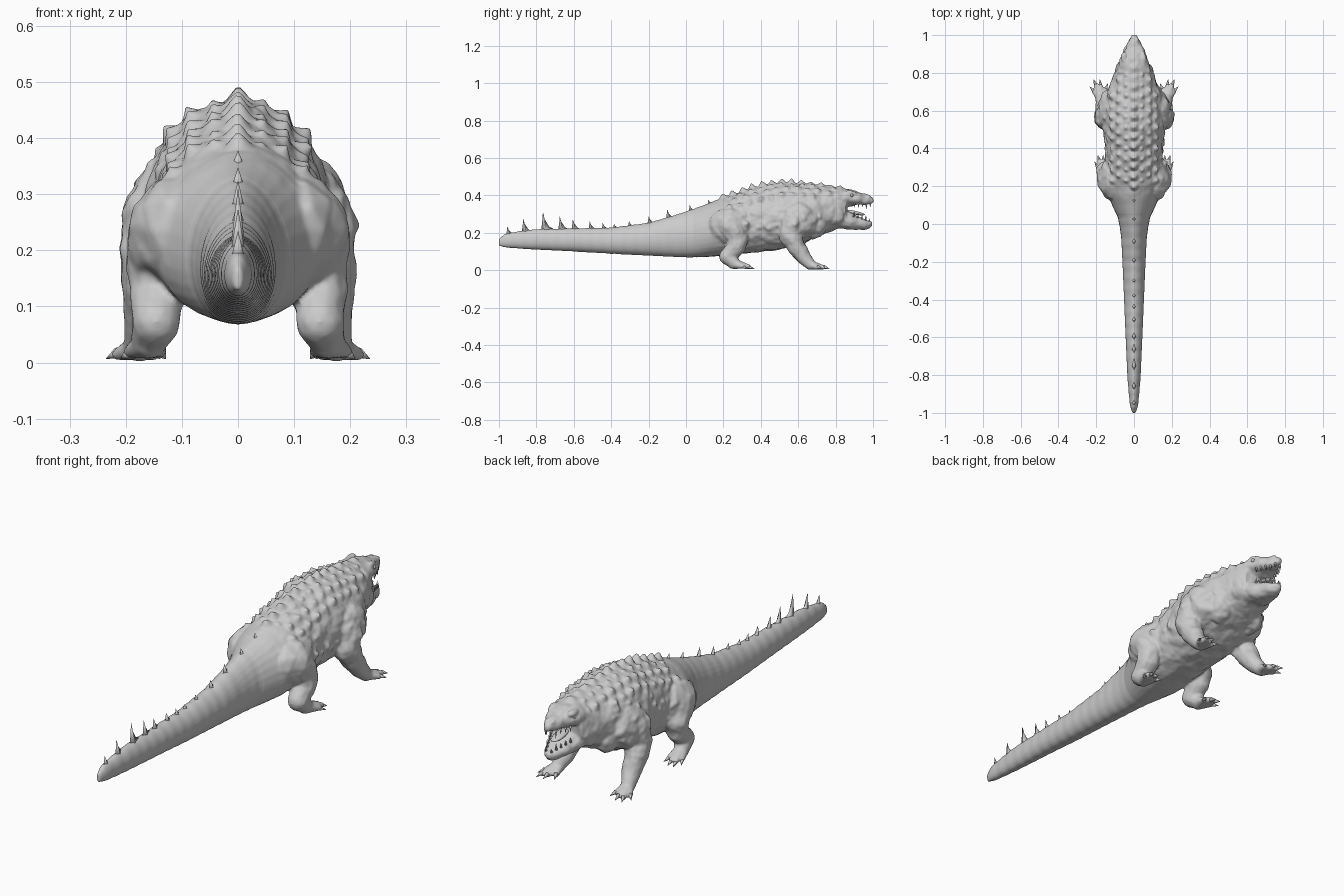
import bpy, bmesh, math, random
from mathutils import Vector, Matrix, noise
from mathutils.bvhtree import BVHTree
from mathutils.kdtree import KDTree

random.seed(4)
cube = bpy.data.objects.get("Cube")
if cube:
    bpy.data.objects.remove(cube)

skin = bpy.data.materials.new("stone grey")
skin.use_nodes = True
skin.diffuse_color = (0.6, 0.6, 0.6, 1)
skin.node_tree.nodes["Principled BSDF"].inputs["Base Color"].default_value = (0.6, 0.6, 0.6, 1)


def finish(bm, name):
    mesh = bpy.data.meshes.new(name)
    bmesh.ops.recalc_face_normals(bm, faces=bm.faces)
    bm.to_mesh(mesh)
    bm.free()
    for p in mesh.polygons:
        p.use_smooth = True
    mesh.materials.append(skin)
    obj = bpy.data.objects.new(name, mesh)
    bpy.context.collection.objects.link(obj)
    return obj


def loft(bm, sections, n=28):
    """Skin ridged rings (y, bottom, top, half width) along the length."""
    rings = []
    for y, low, high, w in sections:
        ring = []
        for i in range(n):
            a = math.tau * i / n
            c, s = math.cos(a), math.sin(a)
            x = math.copysign(abs(c) ** (1.2 if s > 0 else 0.85), c) * w
            mid = low + (high - low) * 0.45
            ring.append(bm.verts.new((x, y, mid + s * (high - mid if s > 0 else mid - low))))
        rings.append(ring)
    for a, b in zip(rings, rings[1:]):
        for i in range(n):
            bm.faces.new((a[i], a[(i + 1) % n], b[(i + 1) % n], b[i]))
    bm.faces.new(rings[0])
    bm.faces.new(rings[-1])


def ball(bm, centre, scale, turn=Matrix()):
    m = Matrix.Translation(centre) @ turn @ Matrix.Diagonal((*scale, 1))
    bmesh.ops.create_icosphere(bm, subdivisions=2, radius=1, matrix=m)


def chain(bm, points, side):
    """Rounded limb through (x, y, z, radius) points."""
    for p, q in zip(points, points[1:]):
        for k in range(9):
            v = Vector(p).lerp(Vector(q), k / 8)
            ball(bm, (v.x * side, v.y, v.z), (v.w,) * 3)


def spike(bm, base, tip, radius, sides=8):
    base, tip = Vector(base), Vector(tip)
    d = tip - base
    m = Matrix.Translation((base + tip) / 2) @ d.to_track_quat('Z', 'Y').to_matrix().to_4x4()
    bmesh.ops.create_cone(bm, cap_ends=True, segments=sides, radius1=radius,
                          radius2=radius * 0.08, depth=d.length, matrix=m)


def blade(bm, y, top, root, length):
    """Crest fin: steep behind, long concave slope in front."""
    outline = [(-.12, 0), (-.05, .5), (0, 1), (.12, .62), (.4, .25), (1, 0), (.4, -.2)]
    rim = [(y + a * length, root + b * (top - root)) for a, b in outline]
    centre = [bm.verts.new((s * .013, y + length * .2, root)) for s in (-1, 1)]
    edge = [bm.verts.new((0, *p)) for p in rim]
    for i, v in enumerate(edge):
        for c in centre:
            bm.faces.new((v, edge[(i + 1) % len(edge)], c))


# Torso, tail and neck
bm = bmesh.new()
loft(bm, [(-1, .13, .17, .008), (-.97, .122, .195, .02), (-.9, .116, .208, .028),
          (-.8, .11, .22, .036), (-.6, .1, .224, .045), (-.4, .088, .228, .053),
          (-.2, .078, .254, .061), (-.05, .07, .298, .07), (.03, .068, .325, .084),
          (.1, .07, .35, .116), (.16, .074, .374, .145), (.22, .08, .394, .158),
          (.3, .088, .424, .152), (.4, .098, .45, .152), (.5, .11, .472, .165),
          (.6, .13, .466, .165), (.68, .165, .459, .15), (.75, .2, .452, .122),
          (.81, .222, .442, .1), (.86, .232, .43, .08)])
# Upper snout and lower jaw
loft(bm, [(.8, .33, .44, .09), (.86, .345, .433, .077), (.91, .348, .424, .058),
          (.95, .35, .412, .04), (.98, .352, .4, .024), (1, .36, .385, .012)])
loft(bm, [(.8, .225, .33, .088), (.86, .224, .318, .076), (.91, .22, .295, .056),
          (.95, .218, .276, .04), (.98, .222, .268, .026), (.997, .236, .262, .012)])

TOES_FRONT = [(.15, .715), (.178, .735), (.203, .738), (.214, .705)]
TOES_HIND = [(.138, .315), (.162, .335), (.183, .335), (.193, .305)]
for s in (-1, 1):
    # Brow, nostril, cheek, shoulder, chest and hip muscles
    ball(bm, (s * .05, .88, .412), (.016, .035, .014))
    ball(bm, (s * .016, .975, .396), (.01, .014, .01))
    ball(bm, (s * .072, .8, .3), (.032, .055, .065))
    ball(bm, (s * .118, .6, .27), (.078, .115, .105))
    ball(bm, (s * .085, .68, .24), (.06, .075, .07))
    ball(bm, (s * .108, .24, .235), (.08, .125, .105))
    # Fore leg
    chain(bm, [(.14, .57, .26, .07), (.152, .555, .19, .06), (.16, .59, .125, .05),
               (.164, .63, .068, .04), (.175, .665, .03, .03)], s)
    for x, y in TOES_FRONT:
        chain(bm, [(.172, .66, .03, .026), (x, y, .015, .012)], s)
    # Hind leg
    chain(bm, [(.12, .23, .24, .08), (.14, .275, .18, .06), (.146, .27, .125, .05),
               (.146, .22, .072, .044), (.158, .255, .042, .034)], s)
    for x, y in TOES_HIND:
        chain(bm, [(.158, .25, .036, .03), (x, y, .02, .012)], s)

# Fuse the masses into one skin
source = finish(bm, "body_masses")
remesh = source.modifiers.new("fuse", 'REMESH')
remesh.mode = 'VOXEL'
remesh.voxel_size = 0.0052
soft = source.modifiers.new("soften", 'SMOOTH')
soft.factor, soft.iterations = 0.5, 8
graph = bpy.context.evaluated_depsgraph_get()
mesh = bpy.data.meshes.new_from_object(source.evaluated_get(graph))
bpy.data.objects.remove(source)
bm = bmesh.new()
bm.from_mesh(mesh)
bm.normal_update()
hide = BVHTree.FromBMesh(bm)

# Scutes swell out of the hide: (position, radius, height)
scutes = []


def scute(origin, direction, radius, height):
    hit = hide.ray_cast(Vector(origin), Vector(direction))[0]
    if hit:
        scutes.append((hit, radius, height))


DOWN = (0, 0, -1)
for k in range(13):
    scute((0, .2 + k * .052, 1), DOWN, .03, .026 if k < 9 else .014)
for row, (x, size) in enumerate(((.042, .018), (.08, .024), (.115, .026))):
    for k in range(11 - row):
        for s in (-1, 1):
            scute((s * x, .23 + k * .056 + row % 2 * .028, 1), DOWN, size, size * random.uniform(.5, .8))
for s in (-1, 1):
    for k in range(14):
        scute((s, random.uniform(.3, .72), random.uniform(.22, .38)), (-s, 0, 0), .022, .008)
    for k in range(13):
        scute((s, -.78 + k * .064, .13 - k * .0025), (-s, 0, -.1), .018, .013)

# Raise scutes and lumpy hide on the skin
shifts = [0.0] * len(bm.verts)
tree = KDTree(len(bm.verts))
for i, v in enumerate(bm.verts):
    tree.insert(v.co, i)
    front = max(0, min(1, (v.co.y - .1) / .2)) * max(0, min(1, (v.co.z - .04) / .1))
    lump = noise.noise(v.co * 20) * .008 + noise.noise(v.co * 45) * .002
    ringed = math.sin(v.co.y * 105) * .0006 * (v.co.y < .05)
    shifts[i] = lump * front + ringed
tree.balance()
for hit, radius, height in scutes:
    for co, i, dist in tree.find_range(hit, radius):
        shifts[i] += height * (1 - dist / radius) ** 1.4
moves = [v.normal * d for v, d in zip(bm.verts, shifts)]
for v, move in zip(bm.verts, moves):
    v.co += move
finish(bm, "body_skin")

# Crest: tall blades at the tail tip shrinking towards the hips
bm = bmesh.new()
for y, top in ((-.955, .235), (-.87, .275), (-.765, .312), (-.675, .288), (-.605, .272),
               (-.515, .262), (-.445, .252), (-.385, .25), (-.305, .263), (-.2, .29),
               (-.1, .325), (.02, .348), (.12, .378)):
    root = hide.ray_cast(Vector((0, y, 1)), Vector(DOWN))[0].z - .012
    blade(bm, y, top, root, .045 + (top - root) * .35)
finish(bm, "tail_crest")

# Claws
bm = bmesh.new()
for s in (-1, 1):
    for toes, centre in ((TOES_FRONT, (.172, .66)), (TOES_HIND, (.158, .25))):
        for x, y in toes:
            out = Vector((x - centre[0], y - centre[1])).normalized() * .03
            spike(bm, (s * x, y, .018), (s * (x + out.x), y + out.y, .007), .01)
finish(bm, "claws")

# Teeth around both jaws, longest near the front
bm = bmesh.new()
for k in range(5):
    y = .9 + k * .021
    w = .052 - k * .0095
    long = .026 if k == 3 else .013
    for s in (-1, 1):
        spike(bm, (s * w, y, .36), (s * w, y + .002, .348 - long), .0055)
        spike(bm, (s * w * .95, y - .004, .285 - k * .006), (s * w, y, .297 - k * .008 + long), .0055)
finish(bm, "teeth")

# Tongue and eyes
bm = bmesh.new()
ball(bm, (0, .9, .308), (.026, .06, .01), Matrix.Rotation(-.2, 4, 'X'))
finish(bm, "tongue")
bm = bmesh.new()
for s in (-1, 1):
    ball(bm, (s * .06, .886, .4), (.009,) * 3)
finish(bm, "eyes")
